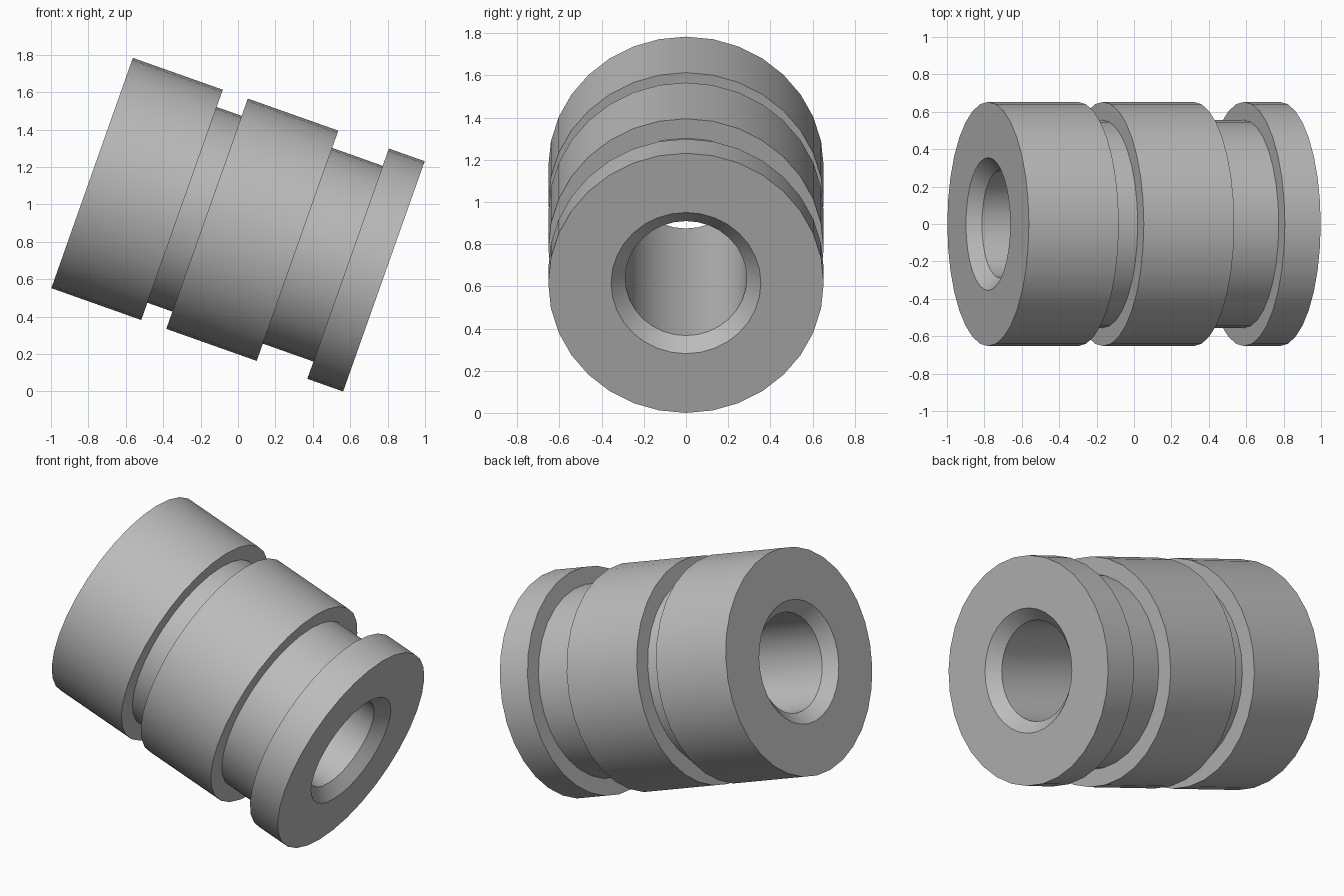
import bpy, bmesh, math
from mathutils import Matrix

cube = bpy.data.objects.get("Cube")
if cube:
    bpy.data.objects.remove(cube)

SEGMENTS = 32
LENGTH = 1.655
OUTER, GROOVE, BORE, CHAMFER = 0.653, 0.555, 0.288, 0.067
TILT = math.radians(19.5)

# Plain grey for the whole turned part
grey = bpy.data.materials.new("Plain grey")
grey.use_nodes = True
colour = (0.5, 0.5, 0.5, 1)
grey.diffuse_color = colour
grey.node_tree.nodes["Principled BSDF"].inputs["Base Color"].default_value = colour

# Closed half section: grooved outside, then chamfered bore
profile = [(0, OUTER)]
for start, end in ((0.51, 0.652), (1.165, 1.452)):
    profile += [(start, OUTER), (start, GROOVE), (end, GROOVE), (end, OUTER)]
profile += [(LENGTH, OUTER), (LENGTH, BORE + CHAMFER), (LENGTH - CHAMFER, BORE),
            (CHAMFER, BORE), (0, BORE + CHAMFER)]

# Revolve the section about the x axis
bm = bmesh.new()
verts = [bm.verts.new((x - LENGTH / 2, 0, r)) for x, r in profile]
edges = [bm.edges.new((a, b)) for a, b in zip(verts, verts[1:] + verts[:1])]
bmesh.ops.spin(bm, geom=verts + edges, cent=(0, 0, 0), axis=(1, 0, 0),
               angle=math.tau, steps=SEGMENTS)
bmesh.ops.remove_doubles(bm, verts=bm.verts, dist=0.0005)
bmesh.ops.recalc_face_normals(bm, faces=bm.faces)

# Lean the axis and stand the lowest point on the floor
bm.transform(Matrix.Rotation(TILT, 4, 'Y'))
bm.transform(Matrix.Translation((0, 0, -min(v.co.z for v in bm.verts))))

mesh = bpy.data.meshes.new("grooved_bushing")
bm.to_mesh(mesh)
bm.free()
mesh.materials.append(grey)
bushing = bpy.data.objects.new("grooved_bushing", mesh)
bpy.context.collection.objects.link(bushing)

# Smooth around the turned surfaces, crisp at the shoulders
bpy.context.view_layer.objects.active = bushing
bushing.select_set(True)
bpy.ops.object.shade_smooth_by_angle(angle=math.radians(30))
